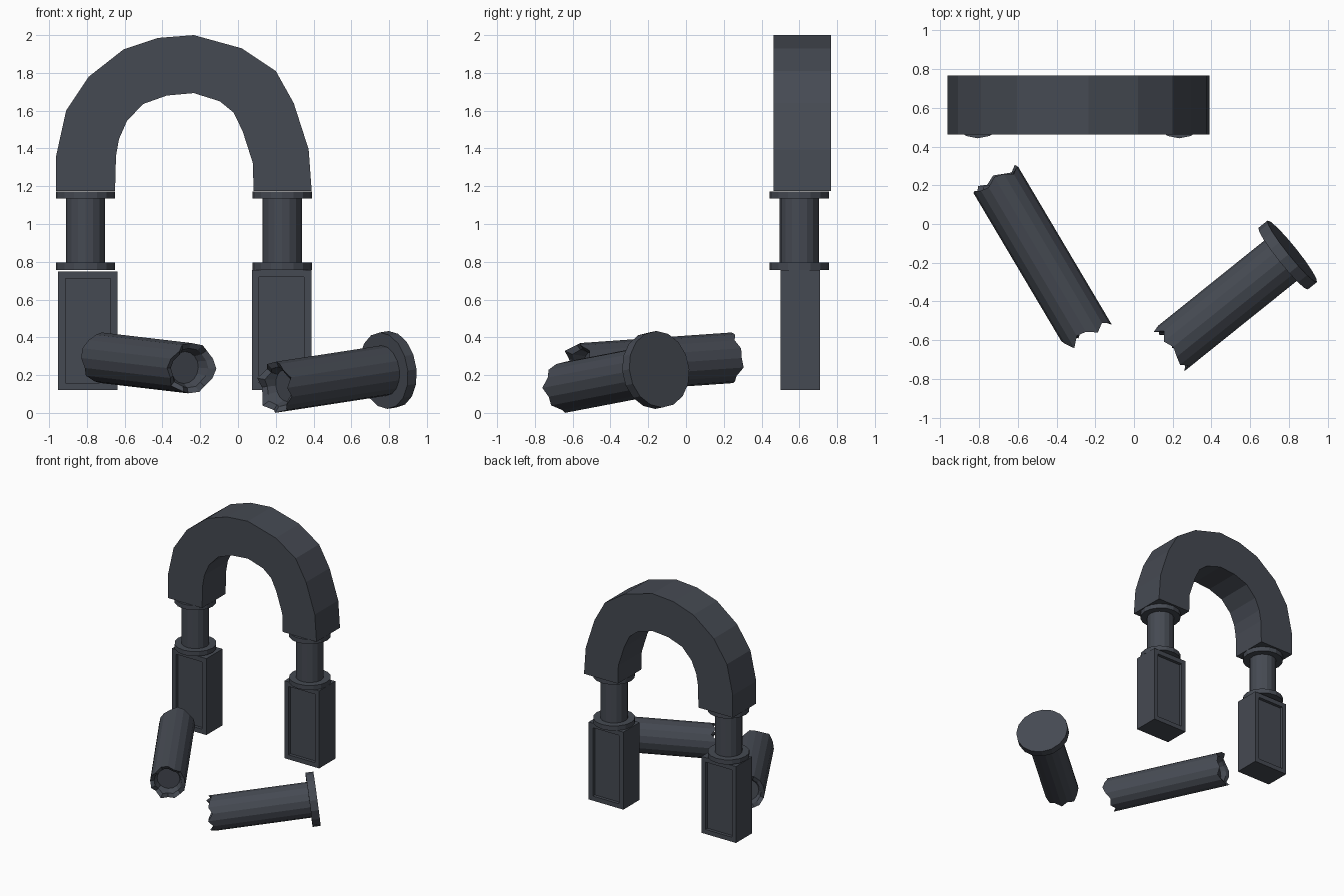
import bpy, bmesh, math
from mathutils import Vector

if "Cube" in bpy.data.objects:
    bpy.data.objects.remove(bpy.data.objects["Cube"])

stone = bpy.data.materials.new("dark slate stone")
stone.diffuse_color = (0.06, 0.068, 0.085, 1)
stone.use_nodes = True
stone.node_tree.nodes["Principled BSDF"].inputs["Base Color"].default_value = stone.diffuse_color
SIDES = 16


def finish(name, bm):
    bmesh.ops.recalc_face_normals(bm, faces=bm.faces[:])
    me = bpy.data.meshes.new(name)
    bm.to_mesh(me)
    bm.free()
    me.materials.append(stone)
    ob = bpy.data.objects.new(name, me)
    bpy.context.collection.objects.link(ob)
    return ob


def lathe(name, origin, axis, side, rings):
    """Skin rings of (radius, distance or list of distances) along an axis."""
    axis, side, origin = Vector(axis).normalized(), Vector(side).normalized(), Vector(origin)
    up = axis.cross(side)
    if up.z < 0:
        up = -up
    bm = bmesh.new()
    loops = []
    for r, s in rings:
        loop = []
        for i in range(SIDES):
            a = 2 * math.pi * i / SIDES
            d = s[i] if isinstance(s, list) else s
            loop.append(bm.verts.new(origin + axis * d + (side * math.cos(a) + up * math.sin(a)) * r))
        loops.append(loop)
    for p, q in zip(loops, loops[1:]):
        for i in range(SIDES):
            j = (i + 1) % SIDES
            bm.faces.new((p[i], p[j], q[j], q[i]))
    bm.faces.new(loops[0])
    bm.faces.new(loops[-1])
    return finish(name, bm)


def pedestal(name, x0, x1, z0, z1, y0=0.50, y1=0.71):
    """Block with recessed panels on front and back."""
    bm = bmesh.new()
    bmesh.ops.create_cube(bm, size=1)
    for v in bm.verts:
        v.co = ((x0 + x1) / 2 + v.co.x * (x1 - x0), (y0 + y1) / 2 + v.co.y * (y1 - y0),
                (z0 + z1) / 2 + v.co.z * (z1 - z0))
    bm.normal_update()
    for f in [f for f in bm.faces if abs(f.normal.y) > 0.9]:
        n = f.normal.copy()
        bmesh.ops.inset_region(bm, faces=[f], thickness=0.053)
        ext = bmesh.ops.inset_region(bm, faces=[f], thickness=0.0005)
        for v in f.verts:
            v.co -= n * 0.025
    return finish(name, bm)


# arch: irregular hand-cut band
outer = [(-.963, 1.175), (-.963, 1.36), (-.91, 1.60), (-.79, 1.78), (-.605, 1.925), (-.424, 1.985),
         (-.234, 2.0), (.02, 1.93), (.20, 1.81), (.295, 1.64), (.374, 1.395), (.39, 1.175)]
inner = [(-.651, 1.175), (-.646, 1.36), (-.63, 1.45), (-.588, 1.545), (-.503, 1.635), (-.377, 1.68),
         (-.234, 1.693), (-.097, 1.65), (-.023, 1.59), (.025, 1.49), (.078, 1.325), (.083, 1.175)]
bm = bmesh.new()
rows = [[bm.verts.new((o[0], .463, o[1])), bm.verts.new((i[0], .463, i[1])),
         bm.verts.new((i[0], .768, i[1])), bm.verts.new((o[0], .768, o[1]))] for o, i in zip(outer, inner)]
for p, q in zip(rows, rows[1:]):
    for k in range(4):
        m = (k + 1) % 4
        bm.faces.new((p[k], p[m], q[m], q[k]))
bm.faces.new(rows[0])
bm.faces.new(rows[-1])
finish("arch", bm)

# standing columns: shaft, collars and pedestals
for label, x in (("left", -0.807), ("right", 0.234)):
    for part, r, z0, z1 in (("shaft", .104, .78, 1.15), ("lower_collar", .157, .757, .795),
                            ("upper_collar", .157, 1.135, 1.173)):
        lathe(f"{label}_{part}", (x, .60, 0), (0, 0, 1), (1, 0, 0), [(r, z0), (r, z1)])
pedestal("left_pedestal", -.952, -.638, .12, .748)
pedestal("right_pedestal", .073, .388, .12, .757)


# fallen columns: hollow, jagged broken ends
def shift(jag, amount, flatten=1.0):
    mean = sum(jag) / len(jag)
    return [mean + (j - mean) * flatten + amount for j in jag]


R = 0.134
back = [-.56, -.565, -.545, -.575, -.586, -.555, -.558, -.57, -.563, -.54, -.575, -.555, -.58, -.56, -.545, -.575]
front = [.39, .37, .35, .38, .345, .34, .39, .35, .33, .35, .31, .37, .33, .36, .34, .37]
lathe("fallen_column_left", (-.498 * .86, -.498 * .51, .257), (.51, -.86, -.06), (.86, .51, 0),
      [(.085, shift(back, .05, 0)), (.105, shift(back, .015, .6)), (R, back),
       (R, front), (.105, shift(front, -.02, .6)), (.085, shift(front, -.07, 0))])

broken = [-.275, -.235, -.26, -.244, -.225, -.247, -.215, -.265, -.232, -.24, -.27, -.23, -.265, -.225, -.26, -.24]
at, ax, sd = (.622 * .626, -.622 * .78, .165), (.78, .626, .12), (.626, -.78, 0)
lathe("fallen_column_right", at, ax, sd,
      [(.085, shift(broken, .07, 0)), (.105, shift(broken, .02, .6)), (R, broken), (R, .50)])
lathe("fallen_column_right_cap", at, ax, sd, [(.204, .493), (.204, .553)])
